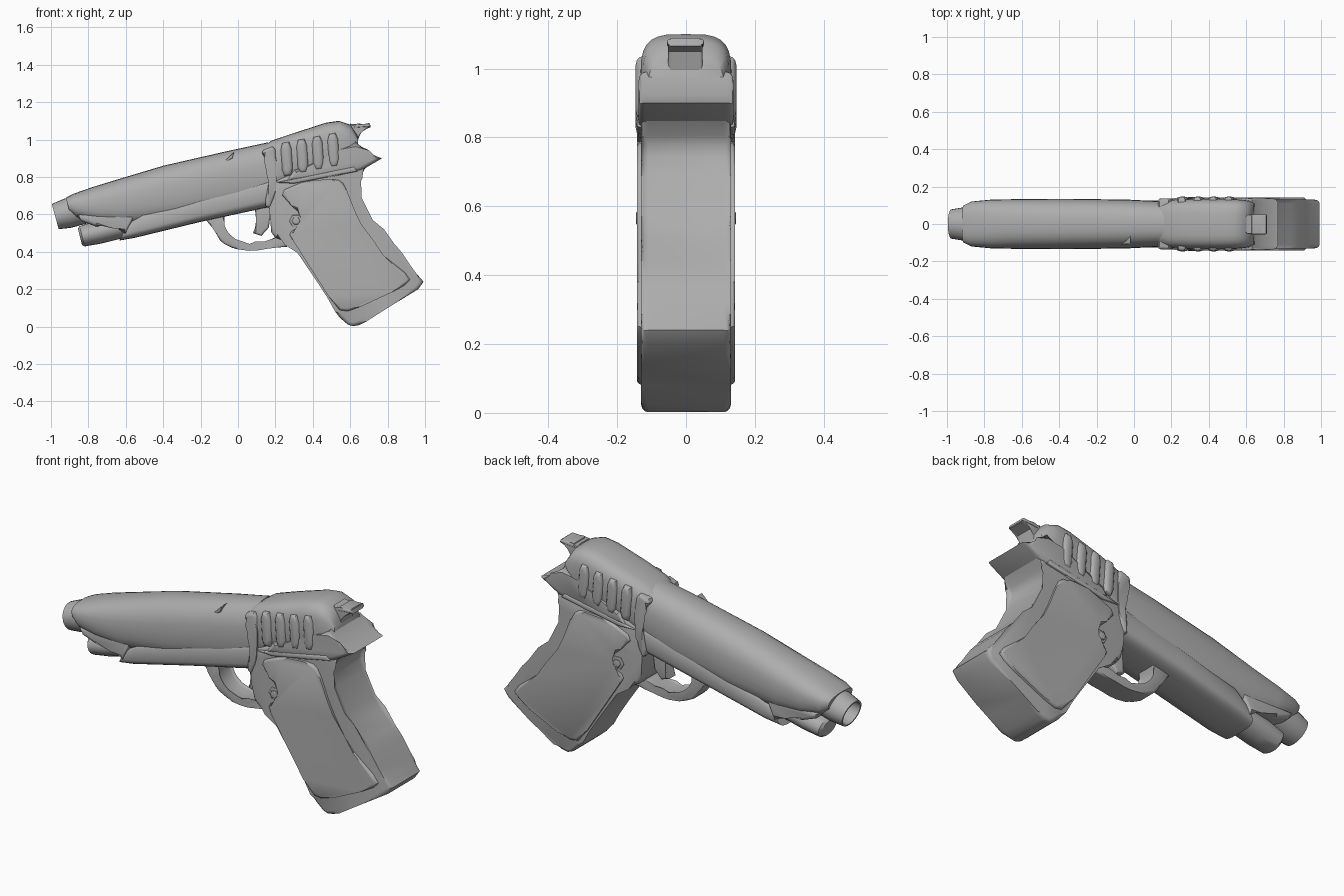
import bpy, bmesh, math
from mathutils import Vector

cube = bpy.data.objects.get("Cube")
if cube:
    bpy.data.objects.remove(cube, do_unlink=True)

grey = bpy.data.materials.new("plain grey")
grey.use_nodes = True
COLOUR = (0.42, 0.42, 0.42, 1)
grey.diffuse_color = COLOUR
grey.node_tree.nodes["Principled BSDF"].inputs["Base Color"].default_value = COLOUR


def finish(name, bm, angle=40):
    bmesh.ops.recalc_face_normals(bm, faces=bm.faces)
    mesh = bpy.data.meshes.new(name)
    bm.to_mesh(mesh)
    bm.free()
    mesh.materials.append(grey)
    obj = bpy.data.objects.new(name, mesh)
    bpy.context.collection.objects.link(obj)
    bpy.ops.object.select_all(action="DESELECT")
    obj.select_set(True)
    bpy.context.view_layer.objects.active = obj
    bpy.ops.object.shade_smooth_by_angle(angle=math.radians(angle))
    return obj


def soften(points):
    """Cut every corner of a closed outline once."""
    out = []
    for i, p in enumerate(points):
        a, b, c = Vector(points[i - 1]), Vector(p), Vector(points[(i + 1) % len(points)])
        out += [b.lerp(a, 0.2), b.lerp(c, 0.2)]
    return out


def slab(name, outline, y0, y1, bevel=0.0, soft=0):
    """Side outline extruded across the width, with rounded rims."""
    for _ in range(soft):
        outline = soften(outline)
    bm = bmesh.new()
    rings = [[bm.verts.new((x, y, z)) for x, z in outline] for y in (y0, y1)]
    caps = [bm.faces.new(r) for r in rings]
    n = len(outline)
    for i in range(n):
        j = (i + 1) % n
        bm.faces.new((rings[0][i], rings[0][j], rings[1][j], rings[1][i]))
    if bevel:
        rim = list({e for f in caps for e in f.edges})
        bmesh.ops.bevel(bm, geom=rim, offset=bevel, segments=3, profile=0.5,
                        affect="EDGES", clamp_overlap=True)
    return finish(name, bm)


def loft(name, stations, power=3.0, sides=28):
    """Rounded sections between a bottom and a top line: xb, zb, xt, zt, half width."""
    bm = bmesh.new()
    rings = []
    for xb, zb, xt, zt, hw in stations:
        ring = []
        for i in range(sides):
            a = 2 * math.pi * i / sides
            c, s = math.cos(a), math.sin(a)
            u = math.copysign(abs(c) ** (2 / power), c)
            v = 0.5 + 0.5 * math.copysign(abs(s) ** (2 / power), s)
            ring.append(bm.verts.new((xb + (xt - xb) * v, hw * u, zb + (zt - zb) * v)))
        rings.append(ring)
    for r, q in zip(rings, rings[1:]):
        for i in range(sides):
            j = (i + 1) % sides
            bm.faces.new((r[i], r[j], q[j], q[i]))
    bm.faces.new(rings[0])
    bm.faces.new(rings[-1])
    return finish(name, bm)


def turned(name, start, end, profile, width=1.0, sides=24):
    """Turned part along a side-view line; profile is (distance, radius)."""
    a = Vector((start[0], 0, start[1]))
    axis = (Vector((end[0], 0, end[1])) - a).normalized()
    up = Vector((-axis.z, 0, axis.x))
    side = Vector((0, width, 0))
    bm = bmesh.new()
    rings = []
    for d, r in profile:
        rings.append([bm.verts.new(a + axis * d + r * (
            up * math.cos(2 * math.pi * i / sides) + side * math.sin(2 * math.pi * i / sides)))
            for i in range(sides)])
    for r, q in zip(rings, rings[1:]):
        for i in range(sides):
            j = (i + 1) % sides
            bm.faces.new((r[i], r[j], q[j], q[i]))
    bm.faces.new(rings[0])
    bm.faces.new(rings[-1])
    return finish(name, bm)


# Long upper body and the frame under it
loft("front_slide", [
    (-.90, .61, -.92, .69, .10), (-.86, .575, -.88, .71, .12),
    (-.75, .545, -.78, .745, .13), (-.6, .53, -.65, .785, .133),
    (-.3, .56, -.4, .86, .135), (0, .62, -.05, .94, .13), (.18, .66, .16, .985, .12)], 2.6)
loft("lower_frame", [
    (-.635, .46, -.58, .56, .11), (-.55, .475, -.5, .62, .125),
    (-.2, .56, -.2, .7, .13), (.17, .64, .17, .8, .125)], 4)

# Hollow barrel end and the rod below it
turned("barrel", (-.977, .588), (-.8, .636),
       [(.14, .05), (0, .062), (0, .07), (.07, .08), (.2, .08)], 1.12)
turned("lower_rod", (-.845, .48), (-.6, .54),
       [(0, .045), (.012, .056), (.1, .062), (.28, .062)], 1.35)
slab("rod_lip", [(-.86, .6), (-.84, .565), (-.76, .535), (-.66, .545), (-.6, .49), (-.55, .6)],
     -.12, .12, .03)

# Rear block with its front flange, tail and grooves
loft("rear_slide", [
    (.15, .66, .12, .955, .115), (.2, .72, .18, .995, .13), (.3, .78, .3, 1.035, .134),
    (.5, .81, .47, 1.09, .134), (.58, .83, .54, 1.1, .132),
    (.63, .85, .6, 1.08, .125), (.65, .87, .64, 1.02, .11)], 3.6)
slab("front_flange", [(.12, .94), (.2, .97), (.21, .85), (.2, .7), (.17, .63), (.14, .65), (.17, .8), (.16, .88)],
     -.136, .136, .02, 1)
slab("tail", [(.25, .77), (.5, .8), (.66, .835), (.77, .9), (.69, .925), (.63, .99), (.56, .93), (.3, .84)],
     -.138, .138, .02)
for i in range(4):
    x, z = .225 + .083 * i, .8 + .016 * i
    rib = [(x + .012, z), (x + .072, z + .012), (x + .06, z + .19), (x, z + .18)]
    slab("grip_rib_%d" % (i + 1), rib, -.146, .146, .022, 1)
slab("side_ledge", [(.2, .77), (.62, .855), (.64, .83), (.3, .765)], -.143, .143, .01)

# Hammer
slab("hammer", [(.58, 1.02), (.6, 1.085), (.64, 1.075), (.7, 1.088), (.71, 1.065), (.655, 1.05), (.64, .99)],
     -.052, .048, .01)
slab("hammer_spur", [(.62, 1.062), (.63, 1.082), (.705, 1.085), (.71, 1.07)], -.055, .052, .006)

# Handle with rounded back, side panels and screws
slab("handle", [
    (.16, .7), (.2, .8), (.5, .86), (.7, .87), (.635, .79), (.64, .73), (.74, .53), (.86, .42),
    (.94, .3), (1.005, .225), (.8, .1), (.66, .01), (.6, .0), (.53, .06), (.47, .17), (.28, .45), (.18, .48), (.17, .6)],
    -.13, .13, .035, 1)
panel = [(.22, .72), (.36, .78), (.53, .79), (.57, .76), (.64, .58), (.74, .41), (.93, .26),
         (.88, .21), (.6, .08), (.53, .09), (.3, .45), (.27, .5), (.34, .54), (.35, .6), (.3, .63)]
for name, s in (("right", -1), ("left", 1)):
    slab(name + "_panel", panel, s * .11, s * .143, .014, 1)
    for label, radius, depth in (("washer", .036, .136), ("screw", .022, .145)):
        hexagon = [(.31 + radius * math.cos(k * math.pi / 3), .565 + radius * math.sin(k * math.pi / 3))
                   for k in range(6)]
        slab(name + "_" + label, hexagon, s * .11, s * depth, .004)

# Trigger and its guard
slab("trigger_guard", [
    (-.18, .58), (-.13, .52), (-.09, .45), (-.02, .415), (.08, .403), (.18, .42), (.3, .43),
    (.25, .5), (.16, .46), (.08, .44), (-.01, .45), (-.06, .49), (-.09, .55), (-.06, .61)],
    -.055, .055, .012, 1)
slab("trigger", [(.08, .65), (.11, .57), (.08, .5), (.125, .485), (.165, .53), (.18, .65)],
     -.035, .035, .012)

# Small raised nick beside the top of the body
slab("side_nick", [(-.09, .865), (-.02, .935), (-.03, .9)], -.108, -.06, .004)
